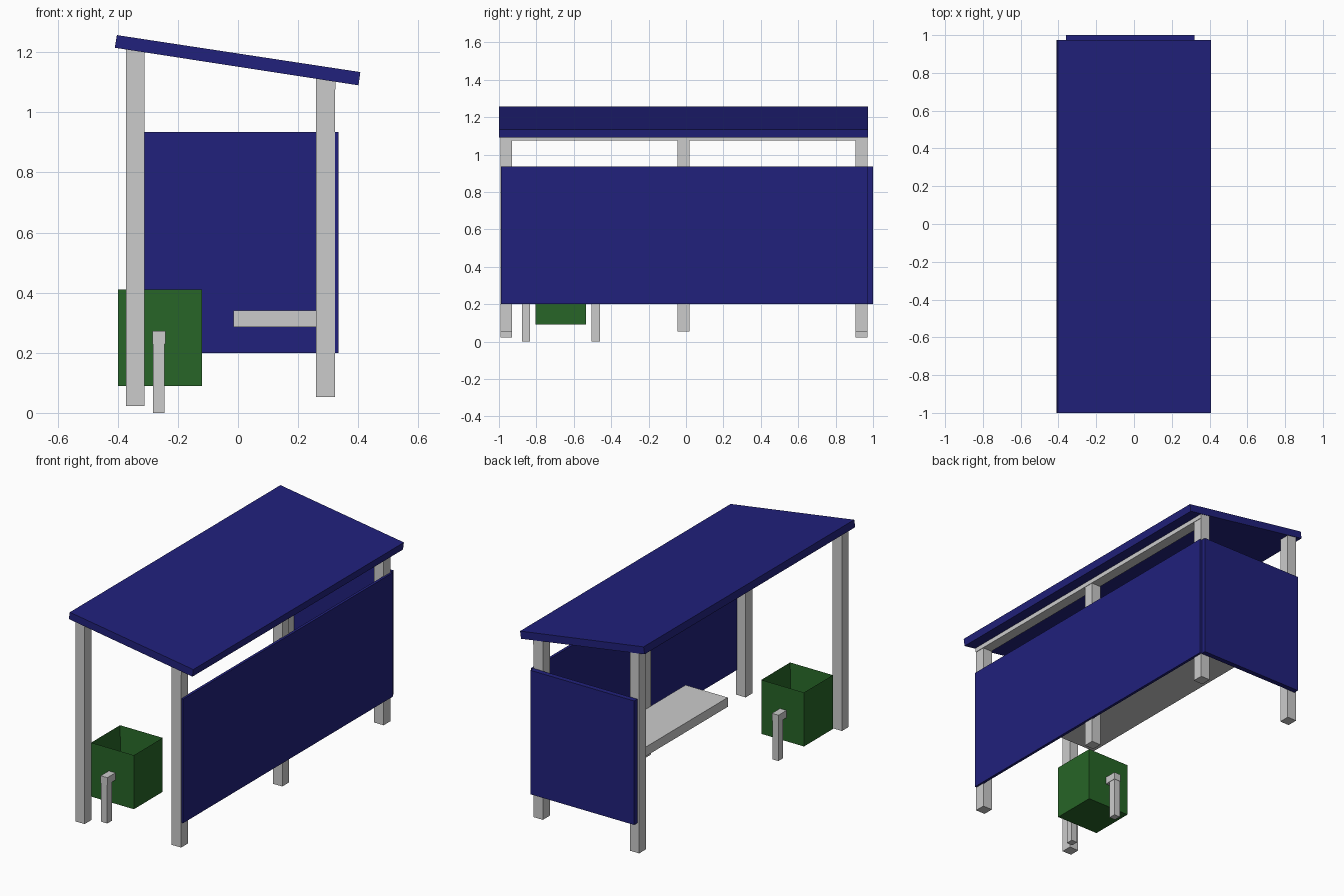
import bpy, bmesh

if "Cube" in bpy.data.objects:
    bpy.data.objects.remove(bpy.data.objects["Cube"])


def material(name, rgb):
    m = bpy.data.materials.new(name)
    m.diffuse_color = (*rgb, 1)
    m.use_nodes = True
    m.node_tree.nodes["Principled BSDF"].inputs["Base Color"].default_value = m.diffuse_color
    return m


BLUE = material("blue_paint", (0.015, 0.015, 0.2))
GREEN = material("green_paint", (0.02, 0.13, 0.02))


def finish(name, bm, mat=None):
    bmesh.ops.recalc_face_normals(bm, faces=bm.faces)
    me = bpy.data.meshes.new(name)
    bm.to_mesh(me)
    bm.free()
    ob = bpy.data.objects.new(name, me)
    bpy.context.collection.objects.link(ob)
    if mat:
        me.materials.append(mat)
    return ob


def prism_mesh(profile, y0, y1):
    """Extrude an x-z profile along y."""
    bm = bmesh.new()
    face = bm.faces.new([bm.verts.new((x, y0, z)) for x, z in profile])
    ext = bmesh.ops.extrude_face_region(bm, geom=[face])
    moved = [v for v in ext["geom"] if isinstance(v, bmesh.types.BMVert)]
    bmesh.ops.translate(bm, verts=moved, vec=(0, y1 - y0, 0))
    return bm


def prism(name, profile, y0, y1, mat=None):
    return finish(name, prism_mesh(profile, y0, y1), mat)


def rect(x0, x1, z0, z1):
    return [(x0, z0), (x1, z0), (x1, z1), (x0, z1)]


def box(name, x0, x1, y0, y1, z0, z1, mat=None):
    return prism(name, rect(x0, x1, z0, z1), y0, y1, mat)


def roof_under(x):
    return 1.215 - 0.154 * (x + 0.41)


def post(name, x0, x1, y0, y1, z0):
    prism(name, [(x0, z0), (x1, z0), (x1, roof_under(x1)), (x0, roof_under(x0))], y0, y1)


# Sloping roof slab
prism("roof", [(-0.41, 1.215), (0.401, 1.09), (0.407, 1.134), (-0.403, 1.257)],
      -1.0, 0.973, BLUE)

# Posts under the roof
for end, y0, y1 in (("front", -0.993, -0.93), ("back", 0.905, 0.97)):
    post(end + "_left_post", -0.372, -0.311, y0, y1, 0.023)
    post(end + "_right_post", 0.26, 0.322, y0, y1, 0.023 if end == "never" else 0.053)
post("middle_right_post", 0.26, 0.322, -0.045, 0.018, 0.053)

# Roof beam along the low side
box("roof_beam", 0.263, 0.325, -0.993, 0.97, 1.076, 1.103)

# Wall panels
box("side_panel", 0.318, 0.334, -0.99, 0.973, 0.2, 0.935, BLUE)
box("back_panel", -0.36, 0.32, 0.97, 1.0, 0.2, 0.935, BLUE)

# Bench
box("bench", -0.015, 0.262, -0.37, 0.95, 0.285, 0.34)

# Open litter bin: inset the top and push it down
bm = prism_mesh(rect(-0.4, -0.12, 0.09, 0.41), -0.804, -0.534)
bmesh.ops.recalc_face_normals(bm, faces=bm.faces)
top = max(bm.faces, key=lambda f: f.calc_center_median().z)
bmesh.ops.inset_region(bm, faces=[top], thickness=0.032)
bmesh.ops.translate(bm, verts=top.verts, vec=(0, 0, -0.28))
finish("litter_bin", bm, GREEN)

# Bin supports, each with a bracket reaching the bin
for end, y0, y1, b0, b1 in (("front", -0.877, -0.834, -0.879, -0.8),
                            ("back", -0.504, -0.461, -0.538, -0.459)):
    box(end + "_bin_leg", -0.283, -0.244, y0, y1, 0, 0.235)
    box(end + "_bin_bracket", -0.285, -0.242, b0, b1, 0.23, 0.273)
